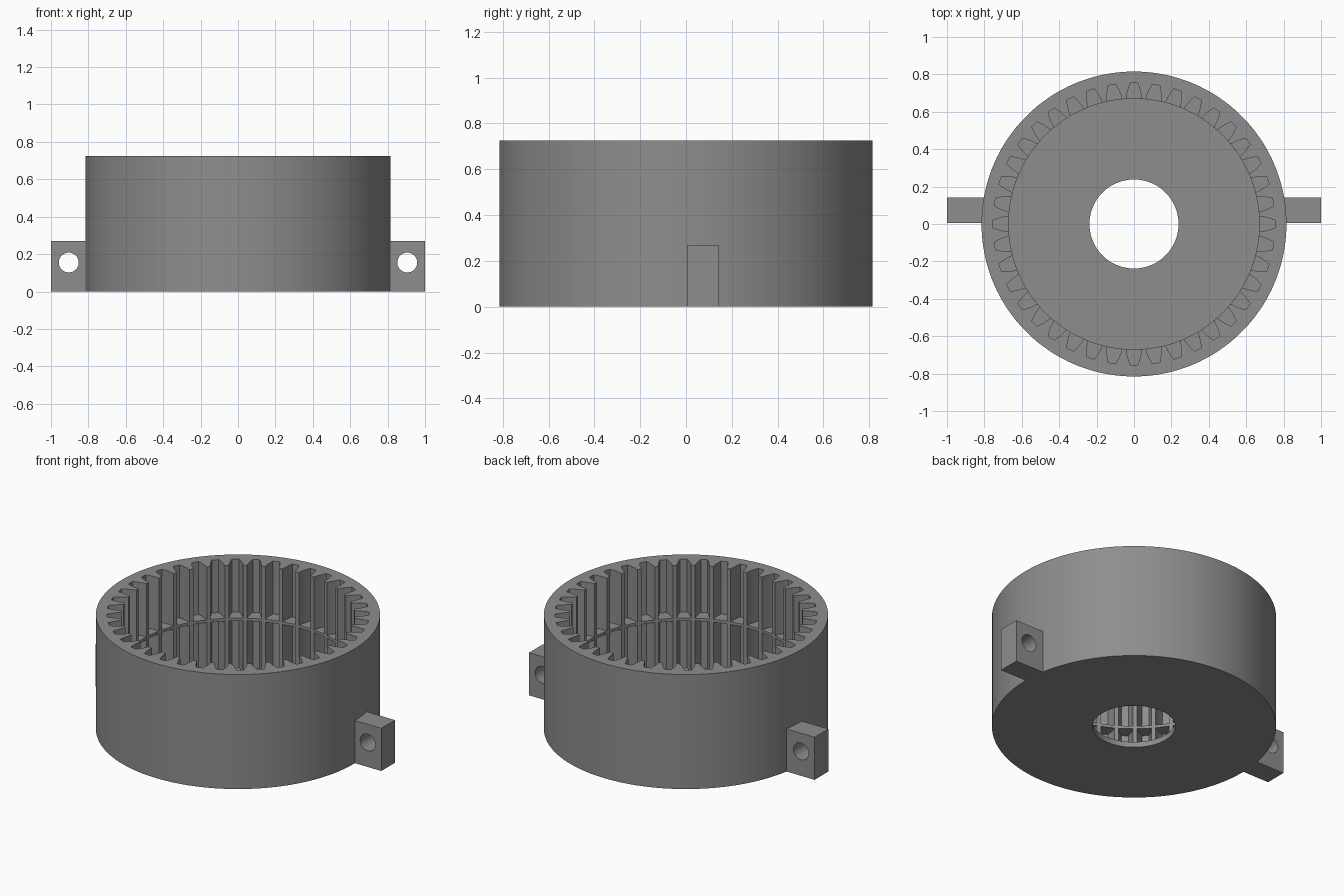
import bpy, bmesh, math

if "Cube" in bpy.data.objects:
    bpy.data.objects.remove(bpy.data.objects["Cube"])

TEETH = 40
R_OUT, R_TIP, R_HOLE = 0.815, 0.67, 0.238
HEIGHT, FLOOR, RING_LOW, RING_TOP = 0.725, 0.035, 0.372, 0.39

grey = bpy.data.materials.new("grey")
grey.diffuse_color = (0.27, 0.27, 0.27, 1)
grey.use_nodes = True
grey.node_tree.nodes["Principled BSDF"].inputs["Base Color"].default_value = grey.diffuse_color

# Half of one tooth gap: (radius, half width), from the tooth tip to the root
flank = [(R_TIP, 0.041), (0.698, 0.037), (0.725, 0.030), (0.753, 0.020)]
half = [(r, w / r) for r, w in flank]
gap = [(r, -a) for r, a in half] + [(r, a) for r, a in reversed(half)]
gear = [(r, a + 2 * math.pi * i / TEETH) for i in range(TEETH) for r, a in gap]


def circle(radius):
    return [(radius, a) for _, a in gear]


def finish(obj):
    bpy.ops.object.select_all(action='DESELECT')
    obj.select_set(True)
    bpy.context.view_layer.objects.active = obj
    for mod in list(obj.modifiers):
        bpy.ops.object.modifier_apply(modifier=mod.name)
    bpy.ops.object.shade_smooth_by_angle(angle=math.radians(25))


def add_object(name, bm):
    bmesh.ops.recalc_face_normals(bm, faces=bm.faces)
    mesh = bpy.data.meshes.new(name)
    bm.to_mesh(mesh)
    bm.free()
    mesh.materials.append(grey)
    obj = bpy.data.objects.new(name, mesh)
    bpy.context.collection.objects.link(obj)
    return obj


# Housing: outer wall, upper teeth, thin dividing ring, lower teeth, floor with hole
sections = [
    (circle(R_OUT), 0), (circle(R_OUT), HEIGHT),
    (gear, HEIGHT), (gear, RING_TOP),
    (circle(R_TIP), RING_TOP), (circle(R_TIP), RING_LOW),
    (gear, RING_LOW), (gear, FLOOR),
    (circle(R_HOLE), FLOOR), (circle(R_HOLE), 0),
]
bm = bmesh.new()
loops = [[bm.verts.new((r * math.sin(a), r * math.cos(a), z)) for r, a in pts]
         for pts, z in sections]
n = len(gear)
for k, low in enumerate(loops):
    high = loops[(k + 1) % len(loops)]
    for i in range(n):
        j = (i + 1) % n
        bm.faces.new((low[i], low[j], high[j], high[i]))
bmesh.ops.remove_doubles(bm, verts=bm.verts, dist=1e-5)
finish(add_object("ring_gear_housing", bm))

# Mounting lugs: drilled block, mirrored to the other side
x0, x1, y0, y1, top = 0.79, 1.0, 0.005, 0.142, 0.27
bm = bmesh.new()
bmesh.ops.create_cube(bm, size=1)
for v in bm.verts:
    v.co = (x0 if v.co.x < 0 else x1, y0 if v.co.y < 0 else y1, 0 if v.co.z < 0 else top)
lugs = add_object("mounting_lugs", bm)

bpy.ops.mesh.primitive_cylinder_add(vertices=48, radius=0.053, depth=0.5,
                                    location=(0.905, 0.07, 0.155),
                                    rotation=(math.pi / 2, 0, 0))
drill = bpy.context.object
drill.name = "lug_hole_cutter"
drill.data.materials.append(grey)
drill.hide_render = True

cut = lugs.modifiers.new("hole", 'BOOLEAN')
cut.operation = 'DIFFERENCE'
cut.solver = 'EXACT'
cut.object = drill
lugs.modifiers.new("other_side", 'MIRROR').use_axis[0] = True
finish(lugs)
bpy.data.objects.remove(drill)
